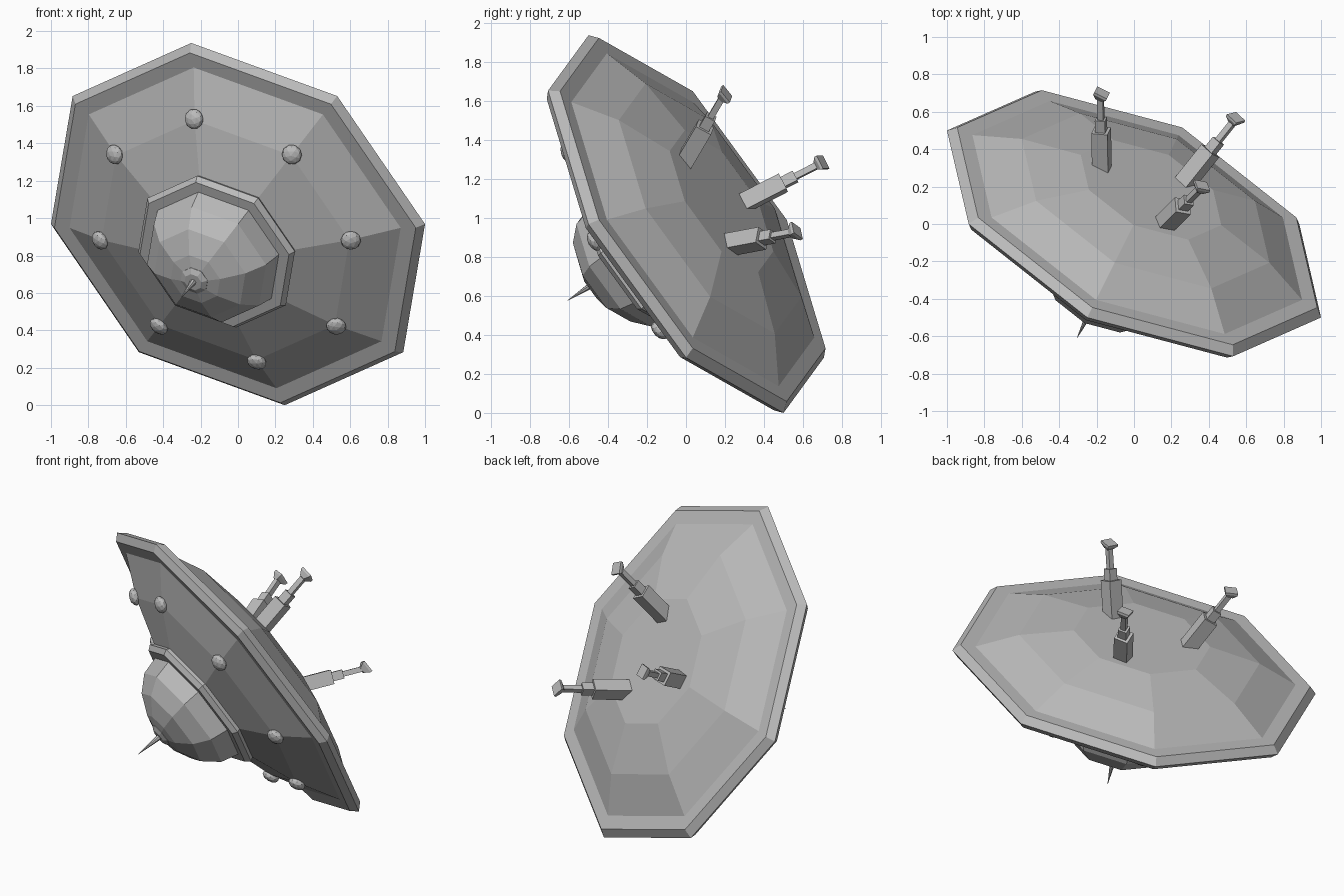
import bpy
import bmesh
from math import sin, cos, pi, radians, sqrt, atan2
from mathutils import Matrix, Vector

cube = bpy.data.objects.get("Cube")
if cube:
    bpy.data.objects.remove(cube, do_unlink=True)

SIDES = 8

# One grey metal for the whole craft
metal = bpy.data.materials.new("grey metal")
metal.use_nodes = True
grey = (0.5, 0.5, 0.5, 1)
metal.diffuse_color = grey
metal.node_tree.nodes["Principled BSDF"].inputs["Base Color"].default_value = grey

# Tilted frame of the craft: axis_n points out through the cabin dome
axis_u = Vector((2, -1, 0)).normalized()
axis_n = Vector((-sqrt(3) / 2 / sqrt(5), -sqrt(3) / sqrt(5), -0.5)).normalized()
axis_w = axis_n.cross(axis_u)
TILT = Matrix((axis_u, axis_w, axis_n)).transposed().to_4x4()
TILT = Matrix.Translation((0, 0, 0.968)) @ TILT


def finish(name, bm):
    """Tilt a part into place and add it to the scene with flat faces."""
    bmesh.ops.recalc_face_normals(bm, faces=bm.faces)
    bm.transform(TILT)
    mesh = bpy.data.meshes.new(name)
    bm.to_mesh(mesh)
    bm.free()
    mesh.materials.append(metal)
    obj = bpy.data.objects.new(name, mesh)
    bpy.context.collection.objects.link(obj)
    return obj


def lathe(name, profile):
    """Eight-sided turned solid from (radius, height) pairs, capped at both ends."""
    bm = bmesh.new()
    rings = []
    for r, h in profile:
        angles = [2 * pi * k / SIDES for k in range(SIDES)]
        rings.append([bm.verts.new((r * cos(a), r * sin(a), h)) for a in angles])
    for low, high in zip(rings, rings[1:]):
        for k in range(SIDES):
            n = (k + 1) % SIDES
            bm.faces.new((low[k], low[n], high[n], high[k]))
    bm.faces.new(rings[0][::-1])
    bm.faces.new(rings[-1])
    return finish(name, bm)


def block(name, matrix, width, start, end, end_width=None):
    """Square block hanging down local z from start to end, optionally tapered."""
    bm = bmesh.new()
    bmesh.ops.create_cube(bm, size=1)
    for v in bm.verts:
        bottom = v.co.z < 0
        w = end_width if bottom and end_width else width
        v.co = (v.co.x * w, v.co.y * w, -end if bottom else -start)
    bm.transform(matrix)
    return finish(name, bm)


# Hull with bevelled rim, then the collar and the faceted cabin dome
lathe("hull", [(0.42, -0.235), (0.74, -0.16), (0.985, -0.045), (1.076, -0.045),
               (1.118, 0), (1.08, 0.04), (0.99, 0.04), (0.74, 0.172), (0.42, 0.285)])
lathe("dome_collar", [(0.445, 0.255), (0.468, 0.295), (0.445, 0.325), (0.38, 0.325)])
dome_angles = [radians(a) for a in (0, 22.5, 45, 67.5, 78)]
lathe("cabin_dome", [(0.385, 0.3)] +
      [(0.385 * cos(a), 0.325 + 0.285 * sin(a)) for a in dome_angles])
lathe("antenna_base", [(0.08, 0.59), (0.08, 0.606), (0.05, 0.622)])
lathe("antenna", [(0.02, 0.6), (0.001, 0.785)])

# Ring of flattened lamps on the upper hull
for k in range(SIDES):
    bm = bmesh.new()
    bmesh.ops.create_icosphere(bm, subdivisions=2, radius=0.054)
    bm.transform(Matrix.Rotation(2 * pi * k / SIDES, 4, 'Z')
                 @ Matrix.Translation((0.75, 0, 0.175))
                 @ Matrix.Rotation(radians(24), 4, 'Y')
                 @ Matrix.Diagonal((1, 1, 0.6, 1)))
    finish(f"lamp_{k + 1}", bm)

# Three splayed telescopic landing legs
hip = Vector((0.31, 0, -0.27))
foot = Vector((0.467, 0, -0.615))
splay = -atan2(foot.x - hip.x, hip.z - foot.z)
for k, angle in enumerate((60, 180, 300), 1):
    turn = Matrix.Rotation(radians(angle), 4, 'Z')
    leg = turn @ Matrix.Translation(hip) @ Matrix.Rotation(splay, 4, 'Y')
    block(f"leg_housing_{k}", leg, 0.088, -0.08, 0.17)
    block(f"leg_sleeve_{k}", leg, 0.055, 0.16, 0.24)
    block(f"leg_rod_{k}", leg, 0.032, 0.23, 0.37)
    block(f"foot_pad_{k}", turn @ Matrix.Translation(foot), 0.035, -0.022, 0.008, 0.075)
    block(f"foot_sole_{k}", turn @ Matrix.Translation(foot), 0.075, 0.008, 0.022)
